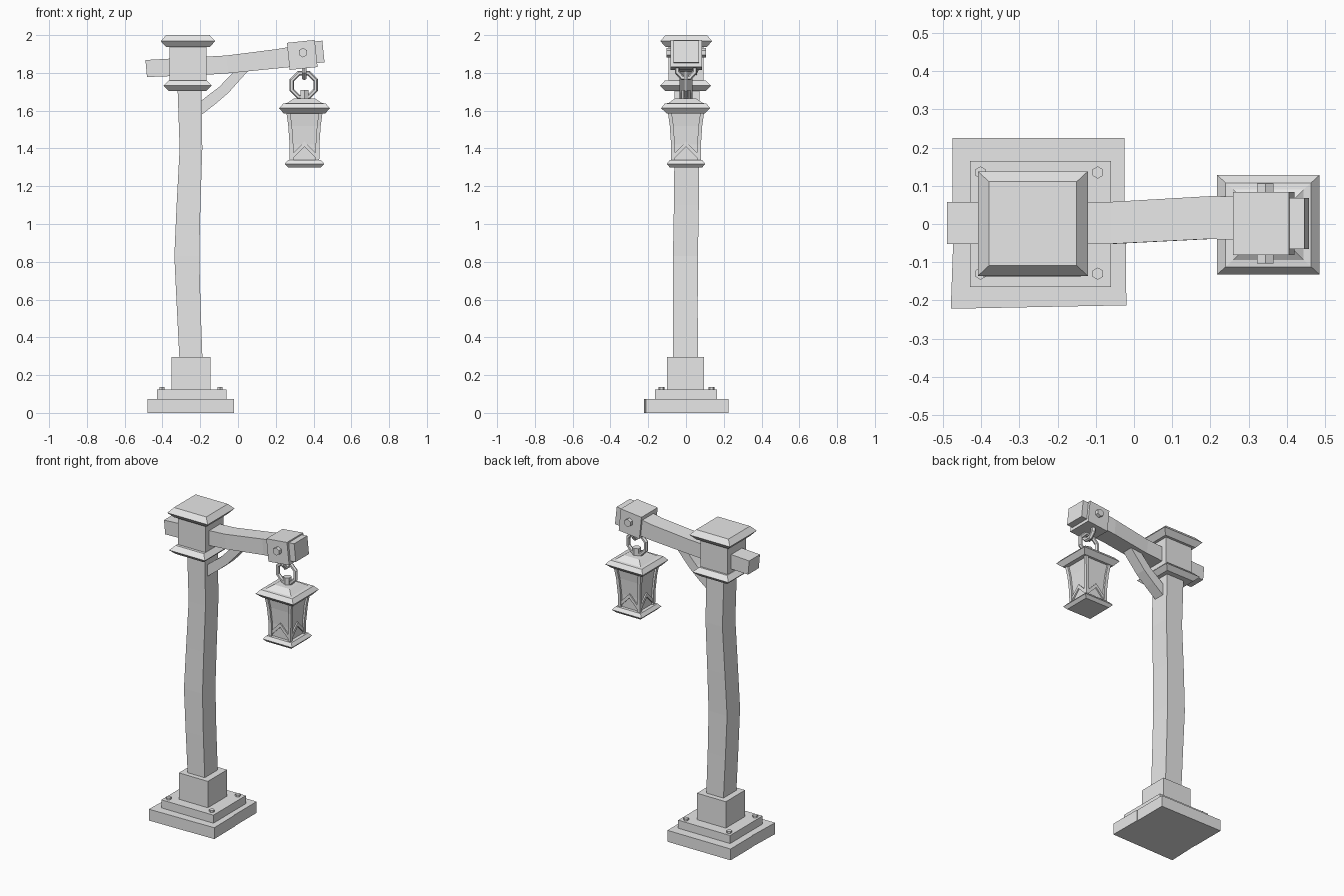
import bpy, bmesh
from math import pi, radians, cos, sin
from mathutils import Vector, Matrix

if "Cube" in bpy.data.objects:
    bpy.data.objects.remove(bpy.data.objects["Cube"])

grey = bpy.data.materials.new("plain grey")
grey.use_nodes = True
COLOUR = (0.8, 0.8, 0.8, 1)
grey.diffuse_color = COLOUR
grey.node_tree.nodes["Principled BSDF"].inputs["Base Color"].default_value = COLOUR


def finish(name, bm):
    bmesh.ops.recalc_face_normals(bm, faces=bm.faces)
    mesh = bpy.data.meshes.new(name)
    bm.to_mesh(mesh)
    bm.free()
    mesh.materials.append(grey)
    obj = bpy.data.objects.new(name, mesh)
    bpy.context.collection.objects.link(obj)
    return obj


def loft(name, rings):
    """Skin a list of equal-length point rings and cap both ends."""
    bm = bmesh.new()
    loops = [[bm.verts.new(p) for p in ring] for ring in rings]
    n = len(loops[0])
    for a, b in zip(loops, loops[1:]):
        for i in range(n):
            j = (i + 1) % n
            bm.faces.new((a[i], a[j], b[j], b[i]))
    bm.faces.new(loops[0])
    bm.faces.new(loops[-1])
    return finish(name, bm)


def stack(name, cx, cy, levels):
    """Rectangular sections (z, half x, half y) stacked upward."""
    return loft(name, [[(cx + sx * hx, cy + sy * hy, z) for sx, sy in
                        ((-1, -1), (1, -1), (1, 1), (-1, 1))] for z, hx, hy in levels])


def beam(name, sections):
    """Sections (lower x, lower z, upper x, upper z, centre y, half y) along x."""
    return loft(name, [[(xl, y - h, zl), (xl, y + h, zl), (xu, y + h, zu), (xu, y - h, zu)]
                       for xl, zl, xu, zu, y, h in sections])


def tilted_box(name, centre, size, angle):
    bm = bmesh.new()
    turn = Matrix.Translation(centre) @ Matrix.Rotation(-angle, 4, 'Y')
    bmesh.ops.create_cube(bm, size=1, matrix=turn @ Matrix.Diagonal((*size, 1)))
    return finish(name, bm)


def rod(name, centre, radius, length, turn=Matrix()):
    bm = bmesh.new()
    bmesh.ops.create_cone(bm, cap_ends=True, segments=6, radius1=radius, radius2=radius,
                          depth=length, matrix=Matrix.Translation(centre) @ turn)
    return finish(name, bm)


def link(name, centre, wide, tall, tube, across):
    """Faceted chain link in the plane of z and the given direction."""
    bm = bmesh.new()
    across, up, n, m = Vector(across), Vector((0, 0, 1)), 8, 6
    side = across.cross(up)
    loops = []
    for i in range(n):
        a = 2 * pi * (i + 0.5) / n
        out = across * cos(a) + up * sin(a)
        mid = Vector(centre) + across * wide * cos(a) + up * tall * sin(a)
        loops.append([bm.verts.new(mid + tube * (out * cos(2 * pi * k / m) + side * sin(2 * pi * k / m)))
                      for k in range(m)])
    for i in range(n):
        a, b = loops[i], loops[(i + 1) % n]
        for k in range(m):
            bm.faces.new((a[k], a[(k + 1) % m], b[(k + 1) % m], b[k]))
    return finish(name, bm)


# Footing: two stone slabs, metal plate, bolts and socket
def slab(name, corners):
    loft(name, [[(x, y, z) for x, y in corners] for z in (0, 0.073)])


slab("base_slab_back", [(-0.475, 0), (-0.025, 0), (-0.025, 0.225), (-0.475, 0.225)])
slab("base_slab_front", [(-0.48, -0.222), (-0.02, -0.213), (-0.022, 0), (-0.472, 0)])
stack("base_plate", -0.245, 0, [(0.07, 0.185, 0.165), (0.125, 0.185, 0.165)])
for x in (-0.402, -0.095):
    for y in (-0.13, 0.135):
        rod("base_bolt", (x, y, 0.125), 0.016, 0.026)
stack("post_socket", -0.248, -0.002, [(0.12, 0.103, 0.098), (0.295, 0.103, 0.098)])

# Crooked wooden post: (z, centre x, centre y, half x)
post = [(0.28, -0.249, -0.003, 0.061), (0.56, -0.261, -0.004, 0.063), (0.83, -0.271, -0.003, 0.066),
        (1.1, -0.262, 0.002, 0.063), (1.4, -0.249, 0.005, 0.06), (1.72, -0.257, 0.005, 0.063)]
loft("post", [[(x + sx * h, y + sy * 0.066, z) for sx, sy in ((-1, -1), (1, -1), (1, 1), (-1, 1))]
              for z, x, y, h in post])

# Post head with bevelled collar and cap
stack("head_collar", -0.267, -0.003, [(1.705, 0.1, 0.108), (1.732, 0.128, 0.135), (1.76, 0.1, 0.108)])
stack("head_block", -0.265, 0, [(1.75, 0.097, 0.093), (1.95, 0.097, 0.093)])
stack("head_cap", -0.265, 0.001, [(1.936, 0.115, 0.108), (1.968, 0.144, 0.137), (2.0, 0.115, 0.11)])

# Arm, curved brace and end fitting
beam("arm", [(-0.482, 1.778, -0.49, 1.868, 0.002, 0.055), (-0.17, 1.79, -0.17, 1.886, 0.002, 0.055),
             (-0.05, 1.798, -0.06, 1.892, 0.003, 0.055), (0.21, 1.824, 0.2, 1.925, 0.017, 0.056),
             (0.3, 1.833, 0.29, 1.94, 0.014, 0.058)])
beam("arm_brace", [(-0.21, 1.565, -0.21, 1.64, 0, 0.035), (-0.12, 1.635, -0.16, 1.68, 0, 0.035),
                   (-0.05, 1.695, -0.1, 1.725, 0, 0.035), (0.075, 1.835, 0, 1.83, 0, 0.035)])
TILT = radians(6)
tilted_box("arm_end_block", (0.34, 0.001, 1.895), (0.148, 0.165, 0.144), TILT)
tilted_box("arm_tip", (0.4, 0.001, 1.908), (0.105, 0.134, 0.115), TILT)
rod("arm_bolt", (0.344, 0.001, 1.907), 0.025, 0.21, Matrix.Rotation(pi / 2, 4, 'X'))

# Chain
link("upper_link", (0.35, 0, 1.825), 0.05, 0.055, 0.014, (0, 1, 0))
link("lower_link", (0.348, 0, 1.735), 0.068, 0.068, 0.013, (1, 0, 0))

# Lantern
LX = 0.352
rod("lantern_knob", (LX, 0, 1.68), 0.025, 0.06)
stack("lantern_roof", LX, -0.002, [(1.585, 0.11, 0.1), (1.613, 0.134, 0.13), (1.638, 0.112, 0.11),
                                   (1.64, 0.092, 0.092), (1.665, 0.055, 0.055)])
stack("lantern_foot", LX, 0, [(1.3, 0.088, 0.086), (1.318, 0.105, 0.102), (1.338, 0.088, 0.086)])
FLARE = [(1.33, 0.078), (1.42, 0.079), (1.52, 0.086), (1.6, 0.097)]
stack("lantern_glass", LX, 0, [(z, h - 0.012, h - 0.012) for z, h in FLARE])
for sx in (-1, 1):
    for sy in (-1, 1):
        stack_rings = [[(LX + sx * (h - a), sy * (h - b), z)
                        for a, b in ((0, 0), (0.02, 0), (0.02, 0.02), (0, 0.02))] for z, h in FLARE]
        loft("lantern_corner_post", stack_rings)

# Raised chevron on each lantern pane
for turn in range(4):
    spin = Matrix.Translation((LX, 0, 0)) @ Matrix.Rotation(turn * pi / 2, 4, 'Z')
    for s in (-1, 1):
        bar = [(0, 1.41), (0, 1.437), (s * 0.06, 1.375), (s * 0.06, 1.348)]
        loft("lantern_chevron", [[spin @ Vector((x, y, z)) for x, z in bar] for y in (-0.075, -0.06)])
